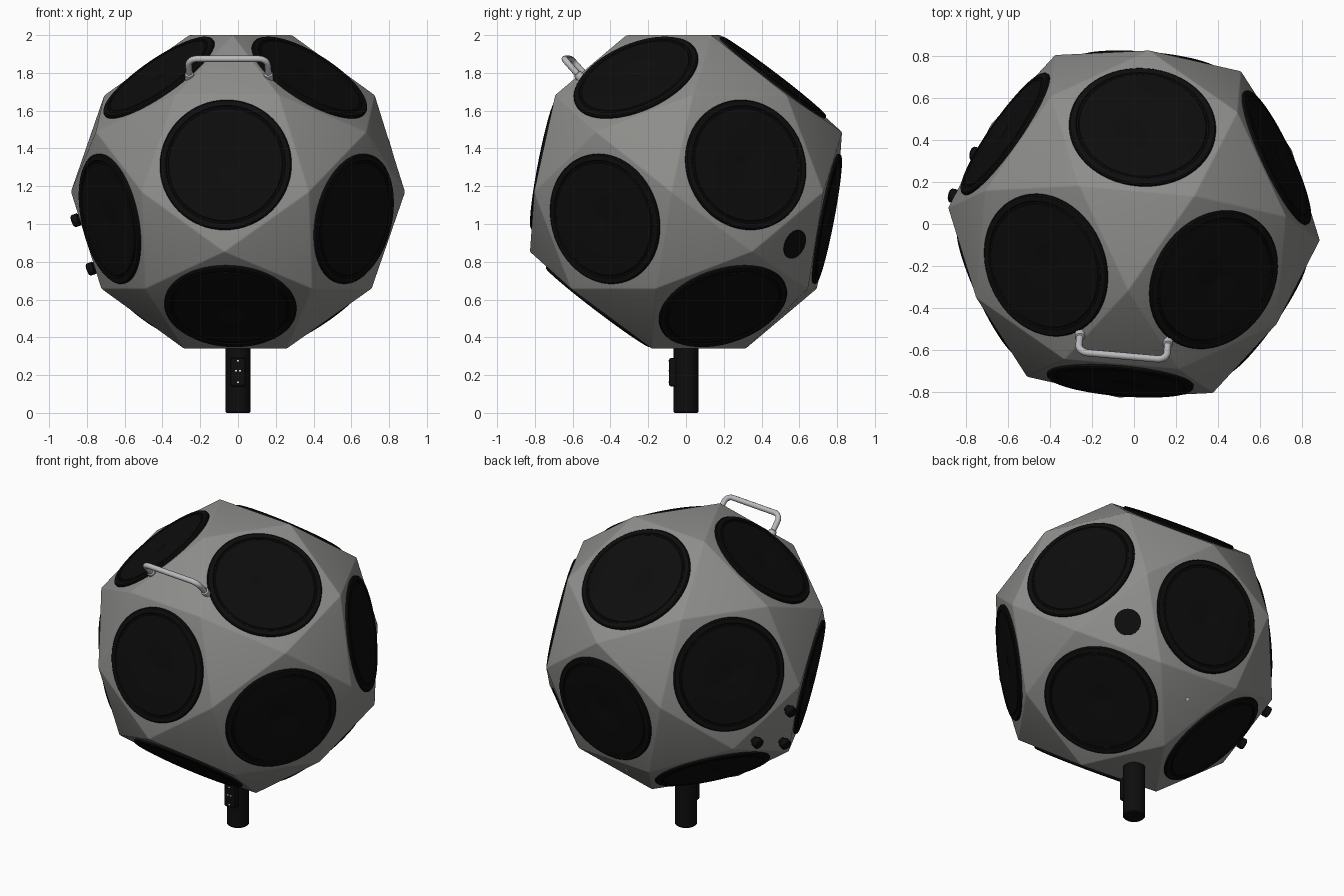
import bpy, bmesh, math
from mathutils import Vector, Matrix

cube = bpy.data.objects.get("Cube")
if cube:
    bpy.data.objects.remove(cube, do_unlink=True)

CENTRE = Vector((0, 0, 1.17))
EDGE = 0.549                      # edge length of the cabinet polyhedron
PENTA, TRI, CIRC = 1.3764 * EDGE, 1.5115 * EDGE, 1.618 * EDGE


def material(name, rgb, rough=0.6):
    m = bpy.data.materials.new(name)
    m.use_nodes = True
    m.diffuse_color = (*rgb, 1)
    bsdf = next(n for n in m.node_tree.nodes if n.type == 'BSDF_PRINCIPLED')
    bsdf.inputs["Base Color"].default_value = (*rgb, 1)
    bsdf.inputs["Roughness"].default_value = rough
    return m


GREY = material("cabinet grey", (0.27, 0.275, 0.26))
BLACK = material("grille black", (0.004, 0.004, 0.004))
METAL = material("handle silver", (0.5, 0.5, 0.52))
WHITE = material("contact white", (0.75, 0.75, 0.75))


def finish(name, bm, mat, matrix=Matrix(), smooth=None):
    mesh = bpy.data.meshes.new(name)
    bmesh.ops.recalc_face_normals(bm, faces=bm.faces[:])
    bm.to_mesh(mesh)
    bm.free()
    mesh.materials.append(mat)
    obj = bpy.data.objects.new(name, mesh)
    bpy.context.collection.objects.link(obj)
    obj.matrix_world = matrix
    if smooth:
        bpy.ops.object.select_all(action='DESELECT')
        obj.select_set(True)
        bpy.context.view_layer.objects.active = obj
        bpy.ops.object.shade_smooth_by_angle(angle=math.radians(smooth))
    return obj


def lathe(name, profile, mat, matrix, steps=48):
    """Spin (radius, height) points round the local z axis."""
    bm = bmesh.new()
    verts = [bm.verts.new((r, 0, h)) for r, h in profile]
    edges = [bm.edges.new(p) for p in zip(verts, verts[1:])]
    bmesh.ops.spin(bm, geom=verts + edges, axis=(0, 0, 1), cent=(0, 0, 0),
                   angle=math.tau, steps=steps)
    bmesh.ops.remove_doubles(bm, verts=bm.verts[:], dist=1e-5)
    return finish(name, bm, mat, matrix, 35)


def box(name, size, place, mat):
    bm = bmesh.new()
    bmesh.ops.create_cube(bm, size=1, matrix=Matrix.Translation(place) @ Matrix.Diagonal((*size, 1)))
    return finish(name, bm, mat)


def direction(azimuth, polar):
    a, p = math.radians(azimuth), math.radians(polar)
    return Vector((math.sin(p) * math.cos(a), math.sin(p) * math.sin(a), math.cos(p)))


def on_face(normal, distance, offset=Vector()):
    turn = normal.to_track_quat('Z', 'Y').to_matrix().to_4x4()
    return Matrix.Translation(CENTRE + normal * distance + offset) @ turn


# Directions of the twelve drivers: two rings of three and their opposites
drivers = []
for k in range(3):
    for azimuth, polar in ((85, 37.377), (145, 79.188)):
        d = direction(azimuth + 120 * k, polar)
        drivers += [d, -d]

# Cabinet: a corner lies midway between each pair of neighbouring drivers
bm = bmesh.new()
for i, a in enumerate(drivers):
    for b in drivers[i + 1:]:
        if a.dot(b) > 0.3:
            bm.verts.new(CENTRE + (a + b).normalized() * CIRC)
bmesh.ops.convex_hull(bm, input=bm.verts[:])
bmesh.ops.dissolve_limit(bm, angle_limit=math.radians(5), verts=bm.verts[:], edges=bm.edges[:])
bmesh.ops.bevel(bm, geom=bm.edges[:], offset=0.006, segments=2, profile=0.5, affect='EDGES')
finish("cabinet", bm, GREY, smooth=30)

# Round grilles with a raised rim, a shallow groove and a slight dome
GRILLE = [(0.35, -0.01), (0.35, 0.01), (0.344, 0.016), (0.318, 0.018), (0.314, 0.013),
          (0.306, 0.013), (0.302, 0.018), (0.2, 0.022), (0.05, 0.024), (0.03, 0.02), (0, 0.02)]
for i, d in enumerate(drivers):
    lathe(f"driver_grille_{i + 1}", GRILLE, BLACK, on_face(d, PENTA), 64)


def triangle(*trio):
    """Normal and corner points of the flat face between three drivers."""
    n = sum(trio, Vector()).normalized()
    corners = [(trio[i] + trio[i - 1]).normalized() * CIRC for i in range(3)]
    return n, corners


# Three knobs on the lower right face
KNOB = [(0, -0.005), (0.022, -0.005), (0.022, 0.018), (0.034, 0.02), (0.034, 0.05),
        (0.028, 0.056), (0, 0.056)]
n, corners = triangle(direction(145, 79.188), direction(205, 100.812), direction(145, 142.623))
for i, c in enumerate(corners):
    lathe(f"knob_{i + 1}", KNOB, BLACK, on_face(n, TRI, (c - n * TRI) * 0.5), 20)

# Round connector plate on the lower left back face
n, corners = triangle(direction(25, 79.188), direction(85, 100.812), direction(25, 142.623))
lathe("connector_plate", [(0.08, -0.004), (0.08, 0.005), (0, 0.005)], BLACK, on_face(n, TRI))

# Small screw on the rear lower face
lathe("rear_screw", [(0.011, -0.004), (0.011, 0.004), (0.006, 0.005), (0, 0.005)], WHITE,
      on_face(direction(85, 138.19), TRI), 12)

# Carrying handle with rounded corners on the upper front face
n = direction(265, 41.81)
side = Vector((-math.sin(math.radians(265)), math.cos(math.radians(265)), 0))
frame = Matrix((side, n.cross(side), n)).transposed().to_4x4()
frame = Matrix.Translation(CENTRE + n * TRI) @ frame
HALF, RISE, BEND = 0.21, 0.115, 0.045
path = [(HALF, -0.02)]
for j in range(7):
    t = math.radians(15 * j)
    path.append((HALF - BEND + BEND * math.cos(t), RISE - BEND + BEND * math.sin(t)))
path += [(-x, z) for x, z in reversed(path)]
curve = bpy.data.curves.new("handle", 'CURVE')
curve.dimensions = '3D'
curve.bevel_depth = 0.017
curve.bevel_resolution = 3
curve.use_fill_caps = True
spline = curve.splines.new('POLY')
spline.points.add(len(path) - 1)
for p, (x, z) in zip(spline.points, path):
    p.co = (x, 0, z, 1)
handle = bpy.data.objects.new("handle", curve)
curve.materials.append(METAL)
bpy.context.collection.objects.link(handle)
handle.matrix_world = frame
bpy.ops.object.select_all(action='DESELECT')
handle.select_set(True)
bpy.context.view_layer.objects.active = handle
bpy.ops.object.convert(target='MESH')
bpy.ops.object.shade_smooth_by_angle(angle=math.radians(40))
for s, label in ((1, "left"), (-1, "right")):
    lathe(f"handle_foot_{label}", [(0.024, -0.03), (0.024, 0.008), (0.017, 0.012), (0, 0.012)],
          METAL, frame @ Matrix.Translation((s * HALF, 0, 0)), 20)

# Mounting post with a connector block and pale contacts
lathe("post", [(0, 0), (0.06, 0), (0.066, 0.006), (0.066, 0.36), (0, 0.36)], BLACK, Matrix())
block = box("post_block", (0.08, 0.08, 0.15), (0, -0.05, 0.215), BLACK)
bevel = block.modifiers.new("bevel", 'BEVEL')
bevel.width = 0.01
bevel.segments = 2
for i, (x, z) in enumerate(((0, 0.275), (-0.01, 0.222), (0.01, 0.222), (0, 0.162))):
    box(f"contact_{i + 1}", (0.01, 0.004, 0.008), (x, -0.09, z), WHITE)
